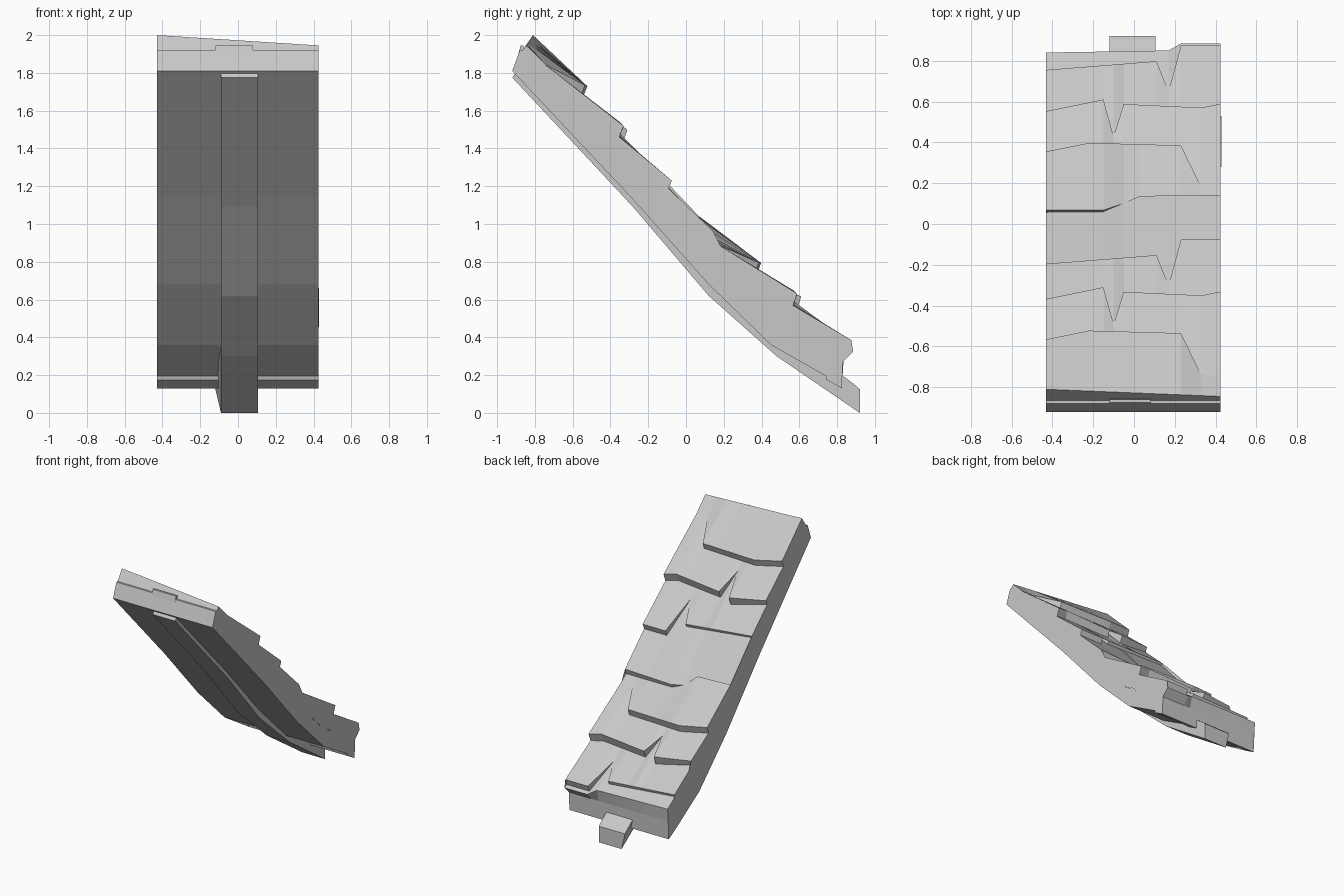
import bpy
import bmesh

default_cube = bpy.data.objects.get("Cube")
if default_cube:
    bpy.data.objects.remove(default_cube, do_unlink=True)

# Single stone colour
stone = bpy.data.materials.new("grey stone")
stone.use_nodes = True
stone.diffuse_color = (0.58, 0.58, 0.58, 1)
stone.node_tree.nodes["Principled BSDF"].inputs["Base Color"].default_value = stone.diffuse_color


def interpolate(points, position, channel=1):
    """Piecewise linear lookup in a sorted list of points."""
    for start, end in zip(points, points[1:]):
        if position <= end[0]:
            factor = (position - start[0]) / (end[0] - start[0])
            return start[channel] + factor * (end[channel] - start[channel])
    return points[-1][channel]


def loft(name, sections):
    """Closed solid from matching loops, each given as (x, [(y, z), ...])."""
    bm = bmesh.new()
    loops = [[bm.verts.new((x, y, z)) for y, z in profile] for x, profile in sections]
    for left, right in zip(loops, loops[1:]):
        for i in range(len(left)):
            j = (i + 1) % len(left)
            bm.faces.new((left[i], left[j], right[j], right[i]))
    caps = [bm.faces.new(loops[0]), bm.faces.new(loops[-1])]
    bmesh.ops.triangulate(bm, faces=caps)
    bmesh.ops.recalc_face_normals(bm, faces=bm.faces)
    mesh = bpy.data.meshes.new(name)
    bm.to_mesh(mesh)
    bm.free()
    mesh.materials.append(stone)
    part = bpy.data.objects.new(name, mesh)
    bpy.context.collection.objects.link(part)
    return part


# Height of the bare slope along y
slope = [(-0.85, 1.93), (-0.54, 1.68), (-0.36, 1.47), (-0.1, 1.2), (0.12, 0.93),
         (0.38, 0.74), (0.59, 0.55), (0.82, 0.38), (0.9, 0.3)]

# Lower edges of the stone courses: x, y, step height (negative steps upward)
long_edge = [(-0.43, -0.58, 0.06), (-0.22, -0.54, 0.07), (0.23, -0.55, 0.06),
             (0.33, -0.74, 0), (0.43, -0.74, 0)]
notched_edge = [(-0.43, -0.38, 0.05), (-0.15, -0.33, 0.08), (-0.1, -0.49, 0),
                (-0.05, -0.35, 0.07), (0.33, -0.37, 0.08), (0.43, -0.35, 0.08)]
split_edge = [(-0.43, -0.2, 0.02), (0.11, -0.16, 0.03), (0.17, -0.3, 0),
              (0.23, -0.09, 0.06), (0.43, -0.09, 0.06)]
middle_edge = [(-0.43, 0.07, -0.05), (-0.15, 0.07, -0.04), (0.03, 0.13, 0.03),
               (0.43, 0.13, 0.05)]
courses = [(long_edge, 0), (notched_edge, 0), (split_edge, 0), (middle_edge, 0),
           (long_edge, 0.92), (notched_edge, 0.92), (split_edge, 0.95)]

columns = [-0.43, -0.22, -0.15, -0.1, -0.05, 0.03, 0.11, 0.17, 0.23, 0.33, 0.425]
front_top_y = [(-0.43, -0.81), (0.43, -0.845)]
front_top_z = [(-0.43, 2.0), (0.43, 1.945)]
back_top_y = [(-0.43, 0.84), (0.17, 0.85), (0.23, 0.885), (0.43, 0.885)]
underside = [(0.825, 0.13), (0.745, 0.175), (0.74, 0.195), (0.45, 0.36),
             (0.12, 0.68), (-0.29, 1.14)]


def slab_profile(x):
    """Outline of the slab at one x: front, stepped top, back, underside."""
    profile = [(-0.92, 1.81), (-0.88, 1.92), (-0.865, 1.92),
               (interpolate(front_top_y, x), interpolate(front_top_z, x))]
    for edge, offset in courses:
        y = interpolate(edge, x) + offset
        step = interpolate(edge, x, channel=2)
        lip_y = y + step * 0.25
        profile.append((lip_y, interpolate(slope, lip_y) + max(step, 0)))
        profile.append((y - 0.002, interpolate(slope, y) + max(-step, 0)))
    back_y = interpolate(back_top_y, x)
    profile.append((back_y, interpolate(slope, back_y) + 0.01))
    profile.append((0.83, 0.27))
    return profile + underside


# Stepped stone slab
loft("stepped_slab", [(x, slab_profile(x)) for x in columns])

# Thin crack line on the side
crack = [(0.28, 0.66), (0.4, 0.545), (0.53, 0.455), (0.42, 0.565)]
loft("side_crack", [(0.42, crack), (0.428, crack)])

# Support beam along the underside, flared at its lower end
beam_profile = [(-0.92, 1.775), (-0.28, 1.09), (0.12, 0.62), (0.48, 0.3), (0.92, 0),
                (0.92, 0.125), (0.905, 0.14), (0.8, 0.22), (0.45, 0.43),
                (0.12, 0.75), (-0.3, 1.22), (-0.9, 1.805)]
beam = loft("support_beam", [(-0.09, beam_profile), (0.105, beam_profile)])
for vertex in beam.data.vertices:
    if vertex.co.x < 0 and vertex.co.y > 0.75 and vertex.co.z > 0.1:
        vertex.co.x -= 0.03

# Small tab on the front edge
tab_profile = [(-0.888, 1.9), (-0.875, 1.945), (-0.86, 1.945), (-0.855, 1.9)]
loft("front_tab", [(-0.12, tab_profile), (0.08, tab_profile)])
